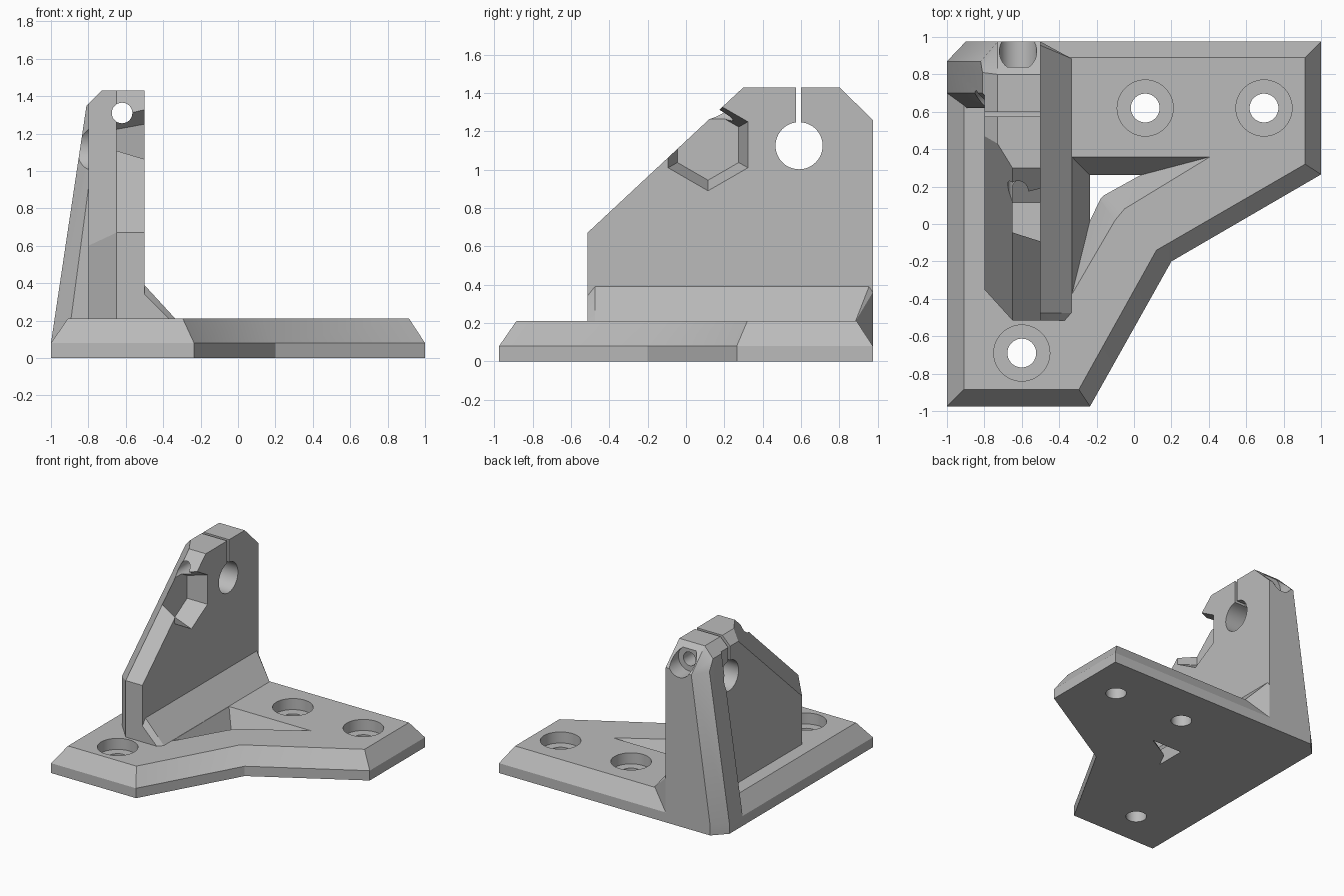
import bpy, bmesh, math
from mathutils import Vector, Matrix

if "Cube" in bpy.data.objects:
    bpy.data.objects.remove(bpy.data.objects["Cube"])

grey = bpy.data.materials.new("light_grey_plastic")
grey.use_nodes = True
COLOUR = (0.5, 0.5, 0.5, 1)
grey.diffuse_color = COLOUR
grey.node_tree.nodes["Principled BSDF"].inputs["Base Color"].default_value = COLOUR


def finish(bm, name):
    bmesh.ops.recalc_face_normals(bm, faces=bm.faces)
    mesh = bpy.data.meshes.new(name)
    bm.to_mesh(mesh)
    bm.free()
    mesh.materials.append(grey)
    obj = bpy.data.objects.new(name, mesh)
    bpy.context.collection.objects.link(obj)
    return obj


def rings(name, loops):
    """Solid through stacked outlines, each given as (outline, z)."""
    bm = bmesh.new()
    rows = [[bm.verts.new((x, y, z)) for x, y in pts] for pts, z in loops]
    bm.faces.new(rows[0])
    bm.faces.new(rows[-1])
    for a, b in zip(rows, rows[1:]):
        for i in range(len(a)):
            j = (i + 1) % len(a)
            bm.faces.new((a[i], a[j], b[j], b[i]))
    return finish(bm, name)


def hull(name, points):
    bm = bmesh.new()
    for p in points:
        bm.verts.new(p)
    bmesh.ops.convex_hull(bm, input=list(bm.verts))
    bmesh.ops.dissolve_limit(bm, angle_limit=0.01, verts=bm.verts, edges=bm.edges)
    return finish(bm, name)


def rod(name, start, end, r1, r2=None, sides=48, spin=0):
    """Cylinder, cone or prism between two points."""
    a, b = Vector(start), Vector(end)
    bm = bmesh.new()
    turn = (b - a).to_track_quat('Z', 'Y').to_matrix().to_4x4()
    bmesh.ops.create_cone(bm, cap_ends=True, segments=sides, radius1=r1,
                          radius2=r1 if r2 is None else r2, depth=(b - a).length,
                          matrix=Matrix.Translation((a + b) / 2) @ turn @ Matrix.Rotation(spin, 4, 'Z'))
    return finish(bm, name)


def combine(target, tool, operation):
    mod = target.modifiers.new(tool.name, 'BOOLEAN')
    mod.operation, mod.solver, mod.object = operation, 'EXACT', tool
    bpy.context.view_layer.objects.active = target
    bpy.ops.object.modifier_apply(modifier=mod.name)
    bpy.data.objects.remove(tool)


BACK = 0.975

# base plate with chamfered rim
outer = [(-1, -BACK), (-0.235, -BACK), (0.2, -0.2), (1, 0.265), (1, BACK), (-0.9, BACK), (-1, 0.87)]
inner = [(-0.91, -0.885), (-0.295, -0.885), (0.12, -0.14), (0.915, 0.32), (0.915, 0.89),
         (-0.87, 0.89), (-0.91, 0.84)]
bracket = rings("mounting_bracket", [(outer, 0), (outer, 0.08), (inner, 0.21)])

# upright wall, with its outer face bevelled
side = [(-0.515, 0.08), (-0.515, 0.67), (0.30, 1.43), (0.80, 1.43), (BACK, 1.26), (BACK, 0.08)]
bevelled = [(-0.35, 0.08), (-0.35, 0.6), (0.47, 1.36), (0.8, 1.36), (0.8, 0.08)]
wall = hull("wall", [(x, y, z) for x in (-0.5, -0.65) for y, z in side]
            + [(-0.8, y, z) for y, z in bevelled]
            + [(-0.73, y, 1.43) for y in (0.43, 0.8)])

# leaning column at the rear corner
foot = [(-1, 0.70), (-1, 0.87), (-0.9, BACK), (-0.55, BACK), (-0.55, 0.62), (-0.91, 0.62)]
column = hull("rear_column", [(x, y, 0.08) for x, y in foot] + [
    (-0.81, 0.70, 1.35), (-0.81, 0.81, 1.35), (-0.82, 0.87, 1.27), (-0.73, BACK, 1.26),
    (-0.73, 0.80, 1.43), (-0.73, 0.62, 1.43), (-0.55, 0.62, 1.43),
    (-0.55, 0.80, 1.43), (-0.55, BACK, 1.26)])

# sloping fillet along the wall foot
fillet = hull("foot_fillet", [
    (-0.5, -0.475, 0.39), (-0.5, -0.515, 0.34), (-0.335, -0.475, 0.21), (-0.37, -0.515, 0.21),
    (-0.335, 0.885, 0.21), (-0.5, 0.955, 0.39), (-0.5, BACK, 0.36), (-0.5, BACK, 0.08),
    (-0.55, -0.515, 0.18), (-0.55, BACK, 0.08), (-0.55, BACK, 0.36),
    (-0.55, -0.475, 0.39), (-0.55, 0.955, 0.39)])

for part in (wall, column, fillet):
    combine(bracket, part, 'UNION')

# tapered pocket through the plate
pocket_low = [(-0.235, 0.26), (0.03, 0.26), (-0.16, 0.155), (-0.18, 0.135), (-0.235, 0.02)]
pocket_high = [(-0.333, 0.36), (0.41, 0.36), (-0.05, 0.08), (-0.1, 0.02), (-0.333, -0.38)]
cutters = [rings("pocket", [(pocket_low, -0.002), (pocket_high, 0.212)])]

# counterbored screw holes
for x, y in ((-0.6, -0.69), (0.06, 0.62), (0.695, 0.62)):
    cutters.append(rod("screw_hole", (x, y, -0.1), (x, y, 0.3), 0.077))
    cutters.append(rod("screw_recess", (x, y, 0.12), (x, y, 0.3), 0.15))

# shaft bore, clamp slit and clamp screw
cutters.append(rod("shaft_bore", (-1.2, 0.59, 1.125), (-0.3, 0.59, 1.125), 0.123))
cutters.append(hull("clamp_slit", [(x, y, z) for x in (-1.2, -0.3)
                                   for y in (0.575, 0.6) for z in (1.15, 1.6)]))
cutters.append(rod("clamp_screw_hole", (-0.62, -0.4, 1.31), (-0.62, 1.2, 1.31), 0.055))
cutters.append(rod("clamp_screw_recess", (-0.62, 0.84, 1.31), (-0.62, 1.2, 1.31), 0.1))

# hexagonal tapered recess in the wall
hexagon = []
for x, radius in ((-0.65, 0.185), (-0.5, 0.24), (-0.49, 0.244)):
    for k in range(6):
        a = math.radians(30 + 60 * k)
        hexagon.append((x, 0.115 + radius * math.cos(a), 1.13 + radius * math.sin(a)))
cutters.append(hull("hex_recess", hexagon))

for cutter in cutters:
    combine(bracket, cutter, 'DIFFERENCE')

# crisp edges, smooth bores
bpy.ops.object.select_all(action='DESELECT')
bracket.select_set(True)
bpy.context.view_layer.objects.active = bracket
bpy.ops.object.shade_smooth_by_angle(angle=math.radians(25))
